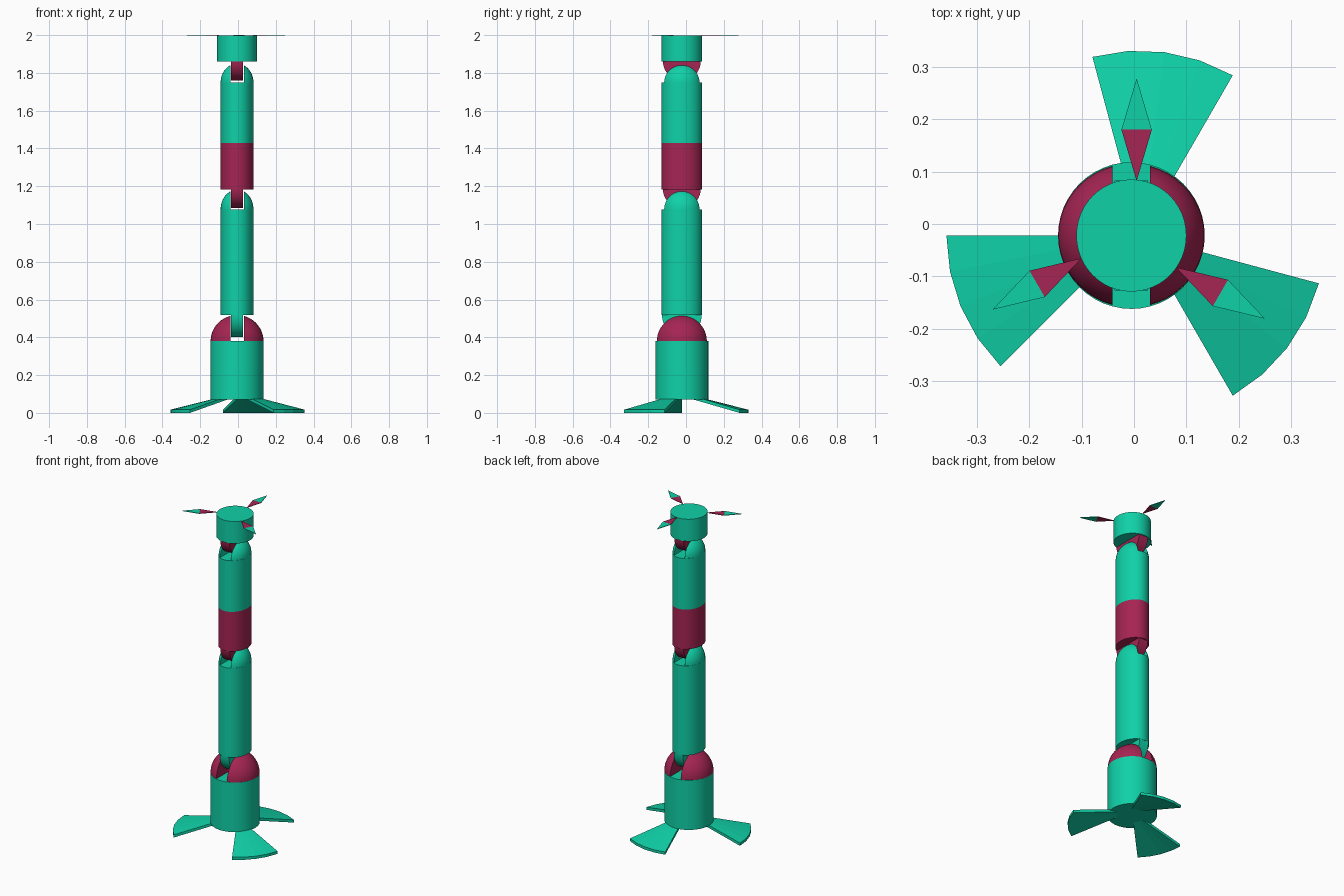
import bpy, bmesh, math
from mathutils import Matrix, Vector

if "Cube" in bpy.data.objects:
    bpy.data.objects.remove(bpy.data.objects["Cube"])

CX, CY = -0.005, -0.022          # axis of the whole arm


def material(name, rgb):
    m = bpy.data.materials.new(name)
    m.diffuse_color = (*rgb, 1)
    m.use_nodes = True
    m.node_tree.nodes["Principled BSDF"].inputs["Base Color"].default_value = m.diffuse_color
    return m


GREEN = material("sea green", (0.005, 0.64, 0.39))
RED = material("crimson", (0.38, 0.018, 0.085))


def finish(name, bm, mats, smooth=True, cx=CX):
    bmesh.ops.recalc_face_normals(bm, faces=bm.faces)
    me = bpy.data.meshes.new(name)
    bm.to_mesh(me)
    bm.free()
    ob = bpy.data.objects.new(name, me)
    bpy.context.collection.objects.link(ob)
    ob.location = (cx, CY, 0)
    for m in mats:
        me.materials.append(m)
    if smooth:
        bpy.ops.object.select_all(action='DESELECT')
        ob.select_set(True)
        bpy.context.view_layer.objects.active = ob
        bpy.ops.object.shade_smooth_by_angle(angle=math.radians(35))
    return ob


def tube(name, rx, ry, z0, z1, mat):
    bm = bmesh.new()
    bmesh.ops.create_cone(bm, cap_ends=True, segments=48, radius1=1, radius2=1, depth=1,
                          matrix=Matrix.Translation((0, 0, (z0 + z1) / 2))
                          @ Matrix.Diagonal((rx, ry, z1 - z0, 1)))
    return finish(name, bm, [mat])


def cut(bm, co, no):
    """Slice away everything on the normal side and cap the opening."""
    bmesh.ops.bisect_plane(bm, geom=bm.verts[:] + bm.edges[:] + bm.faces[:],
                           plane_co=co, plane_no=no, clear_outer=True)
    bmesh.ops.holes_fill(bm, edges=[e for e in bm.edges if e.is_boundary])


def slotted_dome(name, rx, ry, rz, z, slot, mat):
    """Half ellipsoid split by a slot that runs front to back."""
    for side, label in ((-1, "left"), (1, "right")):
        bm = bmesh.new()
        bmesh.ops.create_uvsphere(bm, u_segments=48, v_segments=24, radius=1,
                                  matrix=Matrix.Translation((0, 0, z))
                                  @ Matrix.Diagonal((rx, ry, rz, 1)))
        cut(bm, (0, 0, z), (0, 0, -1))
        cut(bm, (side * slot, 0, 0), (-side, 0, 0))
        finish(name + "_" + label, bm, [mat])


def tongue(name, half_width, ry, rz, z, mat):
    """Half disc hanging down into a slot."""
    bm = bmesh.new()
    pts = [(math.pi * i / 20) for i in range(21)]
    vs = [bm.verts.new((-half_width, ry * math.cos(a), z - rz * math.sin(a))) for a in pts]
    face = bm.faces.new(vs)
    ext = bmesh.ops.extrude_face_region(bm, geom=[face])
    bmesh.ops.translate(bm, vec=(2 * half_width, 0, 0),
                        verts=[v for v in ext["geom"] if isinstance(v, bmesh.types.BMVert)])
    finish(name, bm, [mat])


# Base with shoulder joint
tube("base", 0.14, 0.14, 0.07, 0.38, GREEN)
slotted_dome("shoulder_dome", 0.14, 0.137, 0.138, 0.38, 0.036, RED)
tongue("shoulder_tongue", 0.032, 0.105, 0.118, 0.52, GREEN)

# Lower arm with elbow joint
tube("lower_arm", 0.087, 0.107, 0.518, 1.078, GREEN)
slotted_dome("elbow_dome", 0.087, 0.103, 0.105, 1.077, 0.036, GREEN)
tongue("elbow_tongue", 0.032, 0.1, 0.1, 1.185, RED)

# Upper arm with wrist joint
tube("upper_arm_sleeve", 0.087, 0.107, 1.182, 1.43, RED)
tube("upper_arm", 0.087, 0.107, 1.43, 1.75, GREEN)
slotted_dome("wrist_dome", 0.087, 0.103, 0.1, 1.749, 0.036, GREEN)
tongue("wrist_tongue", 0.032, 0.1, 0.102, 1.862, RED)

# Hand hub
tube("hub", 0.105, 0.107, 1.86, 1.998, GREEN)

# Three thin two-coloured claws around the hub
for k in range(3):
    bm = bmesh.new()
    turn = Matrix.Rotation(math.radians(120 * k), 3, 'Z')
    rows = []
    for z in (1.997, 2.0):
        rows.append([bm.verts.new(turn @ Vector((x + 0.01, y, z)))
                     for x, y in ((0, 0.104), (0.029, 0.202), (0, 0.3), (-0.029, 0.202))])
    for i in range(4):
        j = (i + 1) % 4
        f = bm.faces.new((rows[0][i], rows[0][j], rows[1][j], rows[1][i]))
        f.material_index = 0 if i in (0, 3) else 1
    for r in rows:
        bm.faces.new((r[0], r[1], r[3])).material_index = 0
        bm.faces.new((r[1], r[2], r[3])).material_index = 1
    finish(f"claw_{k + 1}", bm, [RED, GREEN], smooth=False)

# Three sloping fan-shaped feet
for k, (start, shift) in enumerate(((60, 0.017), (180, 0), (300, 0.017))):
    bm = bmesh.new()
    steps = 4
    grid = []
    for i in range(steps + 1):
        a = math.radians(start + 45 * i / steps)
        ring = [(0.07, 0.071), (0.353, 0.0), (0.353, 0.017), (0.07, 0.088)]
        grid.append([bm.verts.new((r * math.cos(a), r * math.sin(a), z)) for r, z in ring])
    for p, q in zip(grid, grid[1:]):
        for i in range(4):
            j = (i + 1) % 4
            bm.faces.new((p[i], p[j], q[j], q[i]))
    bm.faces.new(grid[0])
    bm.faces.new(grid[-1])
    finish(f"foot_{k + 1}", bm, [GREEN], smooth=False, cx=CX + shift)
